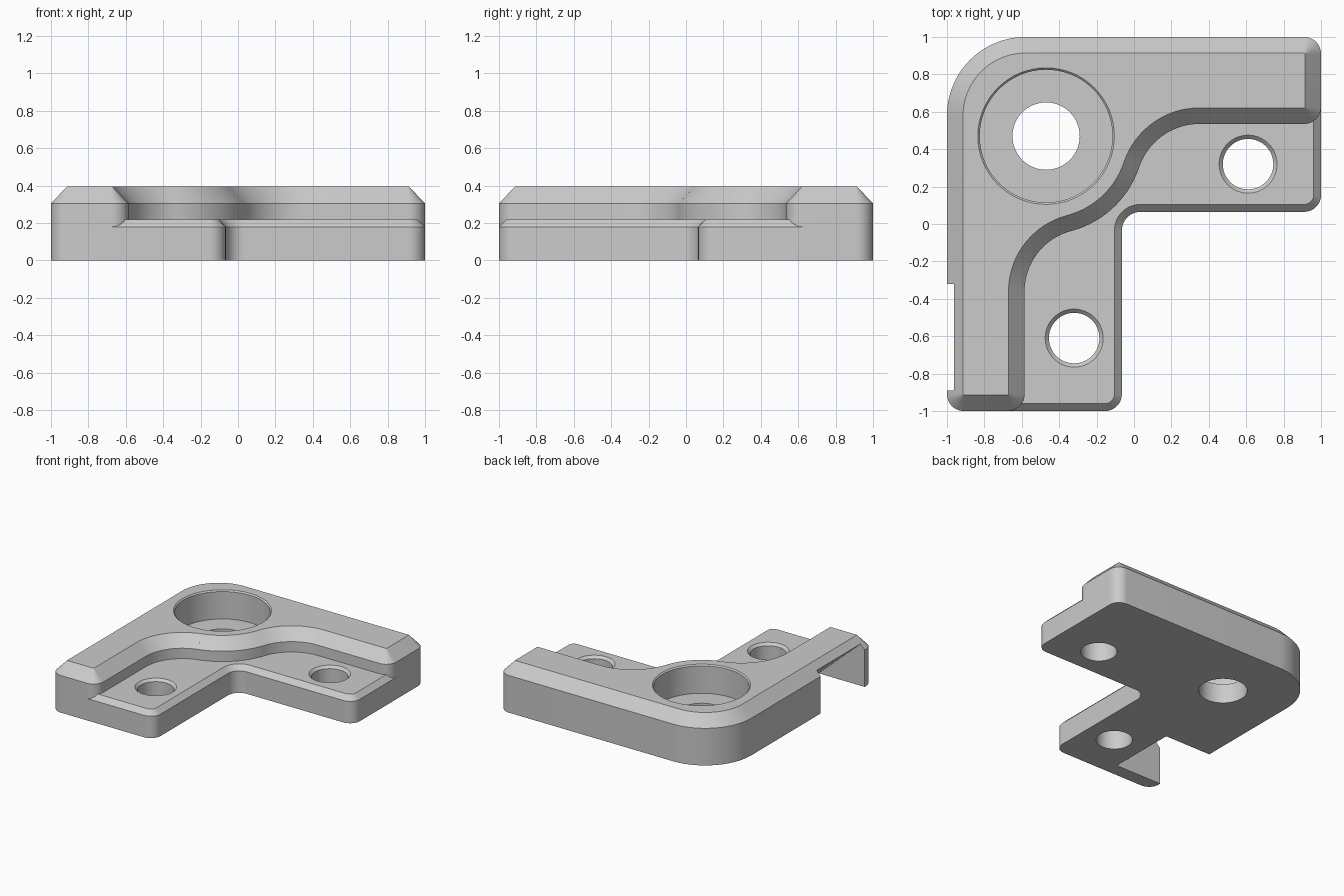
import bpy, bmesh
from math import cos, sin, radians, degrees, atan2

old = bpy.data.objects.get("Cube")
if old:
    bpy.data.objects.remove(old, do_unlink=True)

# One flat grey
grey = bpy.data.materials.new("plain_grey")
grey.use_nodes = True
colour = (0.6, 0.6, 0.6, 1)
grey.diffuse_color = colour
grey.node_tree.nodes["Principled BSDF"].inputs["Base Color"].default_value = colour


def arc(cx, cy, r, start, end, steps=12):
    angles = [radians(start + (end - start) * i / steps) for i in range(steps + 1)]
    return [(cx + r * cos(a), cy + r * sin(a)) for a in angles]


def loft(name, layers):
    """Closed solid through stacked outlines, given as (points, z)."""
    bm = bmesh.new()
    rings = [[bm.verts.new((x, y, z)) for x, y in pts] for pts, z in layers]
    count = len(rings[0])
    for low, high in zip(rings, rings[1:]):
        for i in range(count):
            j = (i + 1) % count
            bm.faces.new((low[i], low[j], high[j], high[i]))
    bm.faces.new(rings[0][::-1])
    bm.faces.new(rings[-1])
    bmesh.ops.recalc_face_normals(bm, faces=bm.faces)
    mesh = bpy.data.meshes.new(name)
    bm.to_mesh(mesh)
    bm.free()
    mesh.materials.append(grey)
    obj = bpy.data.objects.new(name, mesh)
    bpy.context.collection.objects.link(obj)
    return obj


def combine(target, tool, operation):
    mod = target.modifiers.new("combine", "BOOLEAN")
    mod.operation, mod.solver, mod.object = operation, "EXACT", tool
    bpy.context.view_layer.objects.active = target
    bpy.ops.object.modifier_apply(modifier=mod.name)
    bpy.data.objects.remove(tool, do_unlink=True)


# Raised rail: outline of tangent arcs, d is the inset
HOLE = (-0.47, 0.47)
BEND_A, BEND_B = (-0.252, -0.36), (0.35, 0.195)


def rail(d):
    a = degrees(atan2(BEND_A[1] - HOLE[1], BEND_A[0] - HOLE[0]))
    b = degrees(atan2(BEND_B[1] - HOLE[1], BEND_B[0] - HOLE[0]))
    r = 0.09 - d
    return (arc(-0.91, -0.91, r, 180, 270) + arc(-0.675, -0.91, r, 270, 360)
            + arc(*BEND_A, 0.333 + d, 180, a + 180, 20)
            + arc(*HOLE, 0.525 - d, a, b, 20)
            + arc(*BEND_B, 0.34 + d, b + 180, 90, 20)
            + arc(0.91, 0.625, r, -90, 0) + arc(0.91, 0.91, r, 0, 90)
            + arc(-0.58, 0.58, 0.42 - d, 90, 180, 28))


# Low shelf: its outer sides run inside the rail
def shelf(d):
    r, s = 0.09 - d, 0.05 - d
    return (arc(-0.75, -0.95, s, 180, 270) + arc(-0.155, -0.91, r, 270, 360)
            + arc(0.035, -0.035, 0.1 + d, 180, 90)
            + arc(0.91, 0.155, r, -90, 0)
            + arc(0.95, 0.75, s, 0, 90) + arc(-0.75, 0.75, s, 90, 180))


bracket = loft("corner_bracket", [(rail(0), 0), (rail(0), 0.305), (rail(0.086), 0.395)])
plate = loft("shelf_plate", [(shelf(0), 0), (shelf(0), 0.18), (shelf(0.04), 0.22)])
combine(bracket, plate, "UNION")


# Round holes from (radius, height) profiles
def drill(x, y, profile):
    layers = [(arc(x, y, r, 0, 354.375, 63), z) for r, z in profile]
    combine(bracket, loft("hole_cutter", layers), "DIFFERENCE")


drill(*HOLE, [(0.18, -0.1), (0.18, 0.16), (0.355, 0.16), (0.355, 0.385), (0.375, 0.405)])
for x, y in ((-0.32, -0.61), (0.61, 0.32)):
    drill(x, y, [(0.135, -0.1), (0.135, 0.2), (0.175, 0.24)])


# Sloped notch under the outer side of the front arm
def notch(z, x):
    return [(-1.1, -0.89), (x, -0.89), (x, -0.32), (-1.1, -0.32)], z


wedge = loft("notch_cutter", [notch(-0.05, -0.524), notch(0.457, -1.09)])
combine(bracket, wedge, "DIFFERENCE")

# Smooth curved walls, keep edges sharp
bpy.ops.object.select_all(action="DESELECT")
bracket.select_set(True)
bpy.context.view_layer.objects.active = bracket
bpy.ops.object.shade_smooth_by_angle(angle=radians(25))
